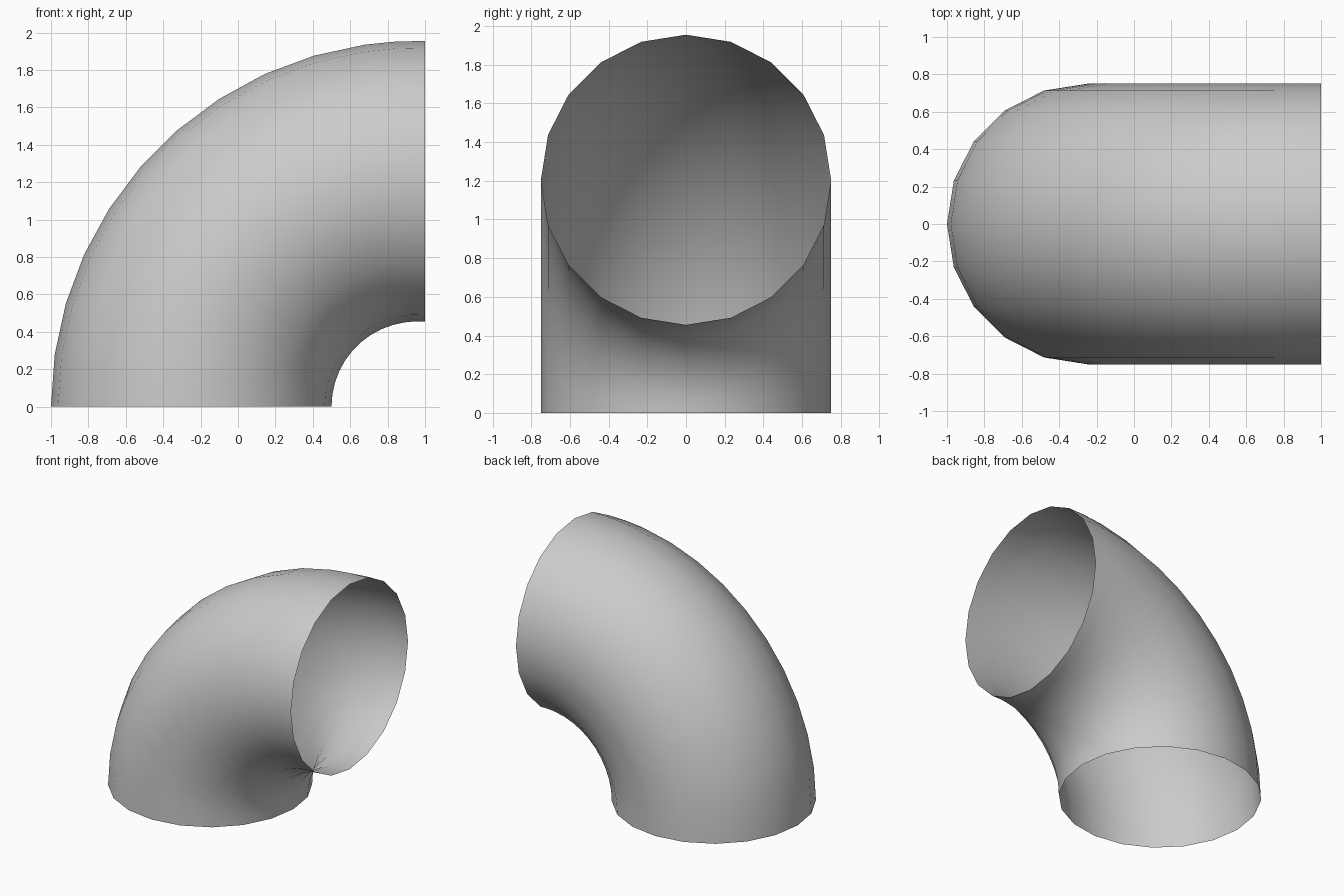
import bpy, bmesh
from math import sin, cos, pi, radians

if "Cube" in bpy.data.objects:
    bpy.data.objects.remove(bpy.data.objects["Cube"])

SIDES = 20          # sides of the round section
R = 0.75            # pipe radius
BEND = 1.205        # bend radius of the centreline
CX = 0.955          # x of the bend axis (at z = 0)

bm = bmesh.new()


def ring(x, z, a):
    """Circle of vertices centred on the path, a = bend angle so far."""
    verts = []
    for i in range(SIDES):
        t = 2 * pi * i / SIDES
        off = R * cos(t)
        verts.append(bm.verts.new((x - off * cos(a), R * sin(t), z + off * sin(a))))
    return verts


# Quarter bend, then a short straight run to the side opening
angles = [radians(8.18 * i) for i in range(11)] + [radians(86.7)]
rings = [ring(CX - BEND * cos(a), BEND * sin(a), a) for a in angles]
rings.append(ring(1.0, BEND, pi / 2))

# Skin between the rings, both ends left open
for a, b in zip(rings, rings[1:]):
    for i in range(SIDES):
        j = (i + 1) % SIDES
        bm.faces.new((a[i], b[i], b[j], a[j]))

# Make the faces point outward from the pipe wall
bm.normal_update()
f = bm.faces[:][0]
if f.normal.x > 0:
    bmesh.ops.reverse_faces(bm, faces=bm.faces[:])
for f in bm.faces:
    f.smooth = True

mesh = bpy.data.meshes.new("pipe_elbow")
bm.to_mesh(mesh)
bm.free()
pipe = bpy.data.objects.new("pipe_elbow", mesh)
bpy.context.collection.objects.link(pipe)
